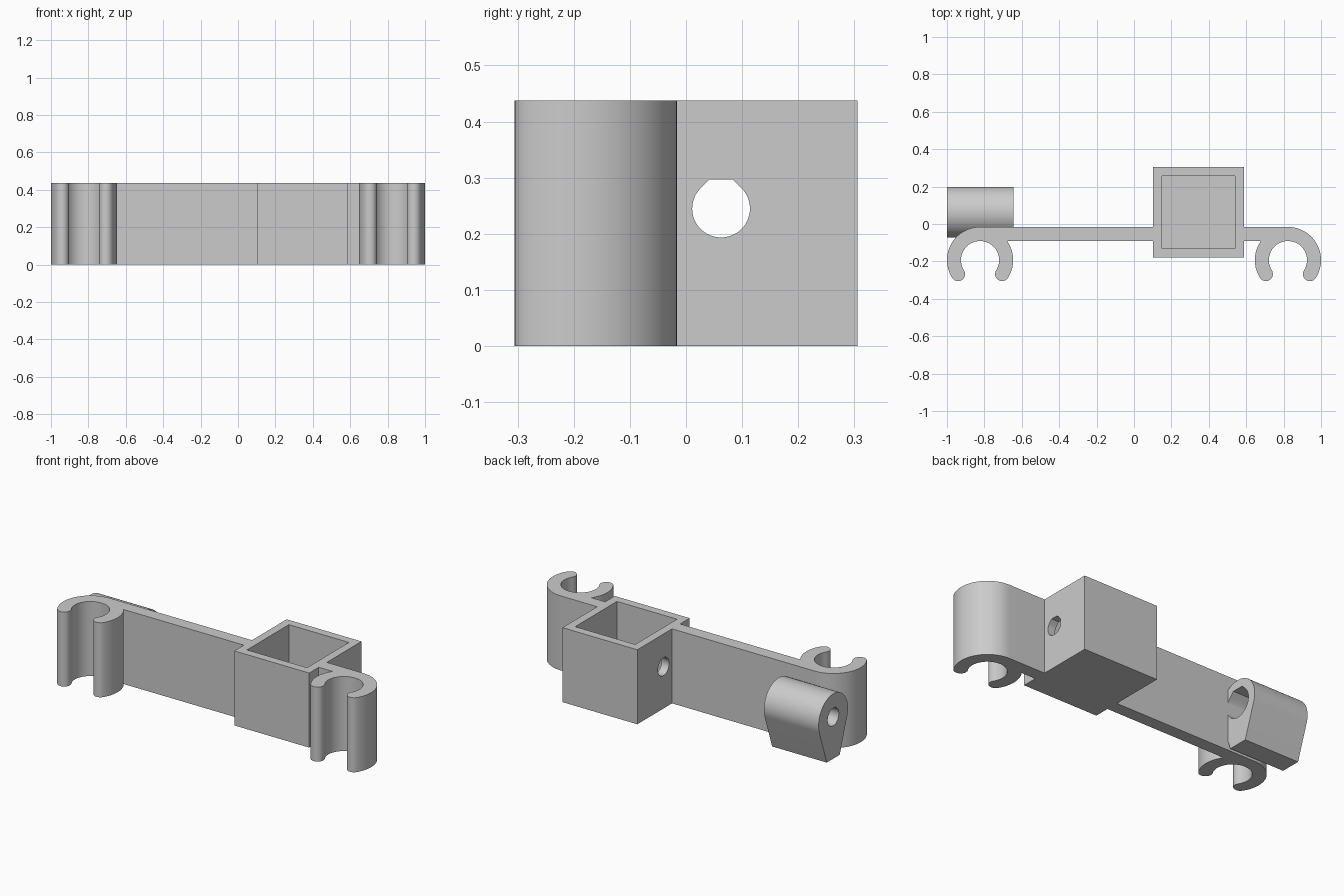
import bpy, bmesh
from math import sin, cos, radians, acos, atan2, hypot, degrees, sqrt

if "Cube" in bpy.data.objects:
    bpy.data.objects.remove(bpy.data.objects["Cube"])

H = 0.4375                       # overall height
BACK, FRONT = -0.016, -0.091     # bar faces
HOLE = (0.0625, 0.245)           # bolt axis in y, z

grey = bpy.data.materials.new("plain grey")
grey.use_nodes = True
grey.diffuse_color = (0.6, 0.6, 0.6, 1)
grey.node_tree.nodes["Principled BSDF"].inputs["Base Color"].default_value = (0.6, 0.6, 0.6, 1)


def arc(c, r, start, end, n):
    """Points on an arc, angles in degrees."""
    steps = [radians(start + (end - start) * i / n) for i in range(n + 1)]
    return [(c[0] + r * cos(a), c[1] + r * sin(a)) for a in steps]


def rect(x0, x1, y0, y1):
    return [(x0, y0), (x1, y0), (x1, y1), (x0, y1)]


def prism(name, outline, lo, hi, along_x=False):
    """Extrude an outline along z, or along x with the outline in y, z."""
    bm = bmesh.new()
    place = (lambda u, v, w: (w, u, v)) if along_x else (lambda u, v, w: (u, v, w))
    face = bm.faces.new([bm.verts.new(place(u, v, lo)) for u, v in outline])
    new = bmesh.ops.extrude_face_region(bm, geom=[face])["geom"]
    shift = (hi - lo, 0, 0) if along_x else (0, 0, hi - lo)
    bmesh.ops.translate(bm, vec=shift, verts=[g for g in new if isinstance(g, bmesh.types.BMVert)])
    bmesh.ops.remove_doubles(bm, verts=bm.verts, dist=1e-5)
    bmesh.ops.recalc_face_normals(bm, faces=bm.faces)
    mesh = bpy.data.meshes.new(name)
    bm.to_mesh(mesh)
    bm.free()
    mesh.materials.append(grey)
    ob = bpy.data.objects.new(name, mesh)
    bpy.context.collection.objects.link(ob)
    return ob


def cut(ob, *cutters):
    """Subtract the cutters, then remove them."""
    for cutter in cutters:
        mod = ob.modifiers.new("cut", "BOOLEAN")
        mod.operation, mod.solver, mod.object = "DIFFERENCE", "EXACT", cutter
    graph = bpy.context.evaluated_depsgraph_get()
    mesh = bpy.data.meshes.new_from_object(ob.evaluated_get(graph))
    ob.modifiers.clear()
    ob.data = mesh
    for cutter in cutters:
        bpy.data.objects.remove(cutter)


def bolt_hole(r, lo, hi):
    """Round hole with a truncated teardrop top."""
    flat = r * (sqrt(2) - 1)
    top = HOLE[1] + r
    outline = arc(HOLE, r, 135, 405, 36) + [(HOLE[0] + flat, top), (HOLE[0] - flat, top)]
    return prism("hole_cutter", outline, lo, hi, True)


parts = []

# Open snap clips at both ends
R_OUT, R_IN, GAP = 0.177, 0.102, 32.5
mid, tip = (R_OUT + R_IN) / 2, (R_OUT - R_IN) / 2
for name, x in (("right_clip", -0.823), ("left_clip", 0.823)):
    c = (x, BACK - R_OUT)
    a, b = -GAP, 180 + GAP
    tip_a, tip_b = (arc(c, mid, t, t, 1)[0] for t in (a, b))
    outline = (arc(c, R_OUT, a, b, 48) + arc(tip_b, tip, b, b + 180, 12)[1:-1]
               + arc(c, R_IN, b, a, 40) + arc(tip_a, tip, a + 180, a + 360, 12)[1:-1])
    parts.append(prism(name, outline, 0, H))

# Flat bar on both sides of the socket
parts.append(prism("long_bar", rect(-0.823, 0.105, FRONT, BACK), 0, H))
parts.append(prism("short_bar", rect(0.585, 0.823, FRONT, BACK), 0, H))

# Square socket, open at the top, with a cross hole
socket = prism("square_socket", rect(0.102, 0.588, -0.18, 0.3055), 0, H)
cut(socket, prism("cavity_cutter", rect(0.15, 0.54, -0.131, 0.257), 0.05, H + 0.1),
    bolt_hole(0.0515, 0, 0.7))
parts.append(socket)

# Rounded bolt boss tapering to a narrow foot
R_BOSS, FOOT = 0.136, 0.06
t = degrees(atan2(-HOLE[1], FOOT) + acos(R_BOSS / hypot(FOOT, HOLE[1])))
outline = arc(HOLE, R_BOSS, t, 180 - t, 48) + [(HOLE[0] - FOOT, 0), (HOLE[0] + FOOT, 0)]
boss = prism("bolt_boss", outline, -1, -0.645, True)
cut(boss, bolt_hole(0.0515, -1.1, -0.5), bolt_hole(0.085, -0.8, -0.5))
parts.append(boss)

# Smooth curves, sharp edges
bpy.ops.object.select_all(action="DESELECT")
for ob in parts:
    ob.select_set(True)
bpy.context.view_layer.objects.active = parts[0]
bpy.ops.object.shade_smooth_by_angle(angle=radians(30))
